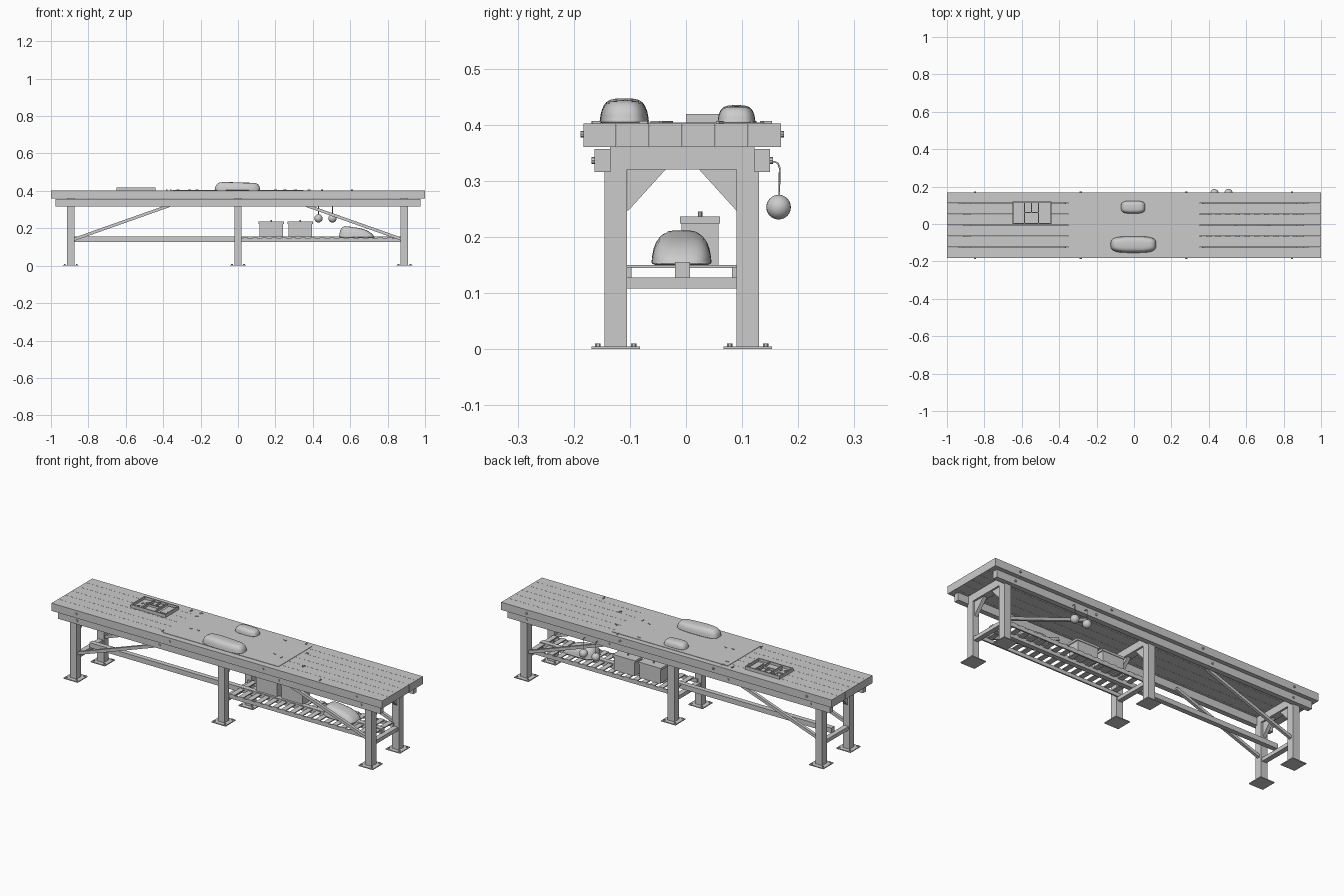
import bpy, bmesh, math, random
from mathutils import Vector, Matrix

if "Cube" in bpy.data.objects:
    bpy.data.objects.remove(bpy.data.objects["Cube"])
random.seed(4)
CY = -0.0065                      # centre line of the bench in y
LEG_X = (-0.895, 0.0, 0.89)
LEG_Y = (-0.125, 0.11)


def finish(name, bm, smooth=False):
    bmesh.ops.recalc_face_normals(bm, faces=bm.faces)
    me = bpy.data.meshes.new(name)
    bm.to_mesh(me)
    bm.free()
    ob = bpy.data.objects.new(name, me)
    bpy.context.collection.objects.link(ob)
    if smooth:
        for p in me.polygons:
            p.use_smooth = True
    return ob


def add_box(bm, x0, x1, y0, y1, z0, z1, rot=0):
    m = (Matrix.Translation(((x0 + x1) / 2, (y0 + y1) / 2, (z0 + z1) / 2))
         @ Matrix.Rotation(rot, 4, 'Z') @ Matrix.Diagonal((x1 - x0, y1 - y0, z1 - z0, 1)))
    bmesh.ops.create_cube(bm, size=1, matrix=m)


def boxes(name, items):
    bm = bmesh.new()
    for it in items:
        add_box(bm, *it)
    return finish(name, bm)


def studs(name, points, r, h, axis='Z', n=8):
    bm = bmesh.new()
    rot = Matrix.Rotation(math.pi / 2, 4, 'X') if axis == 'Y' else Matrix()
    for p in points:
        bmesh.ops.create_cone(bm, cap_ends=True, segments=n, radius1=r, radius2=r, depth=h,
                              matrix=Matrix.Translation(p) @ rot)
    return finish(name, bm)


def prism(name, polys, depth):
    # each poly: (x centre, [(y, z), ...])
    bm = bmesh.new()
    for x, pts in polys:
        f = bm.faces.new([bm.verts.new((x - depth / 2, y, z)) for y, z in pts])
        r = bmesh.ops.extrude_face_region(bm, geom=[f])
        bmesh.ops.translate(bm, vec=(depth, 0, 0),
                            verts=[v for v in r['geom'] if isinstance(v, bmesh.types.BMVert)])
    return finish(name, bm)


def loaf(name, c, sx, sy, h, shape):
    # rounded dome lofted from superellipse rings; shape(u) scales height along x
    prof = [(0, .86), (.04, .96), (.1, 1), (.14, .985), (.3, .97), (.5, .93), (.7, .85),
            (.85, .74), (.94, .6), (.985, .4), (1, .15)]
    bm, n, rings = bmesh.new(), 40, []
    for fz, s in prof:
        ring = []
        for i in range(n):
            a = 2 * math.pi * i / n
            ca, sa = math.cos(a), math.sin(a)
            u = math.copysign(abs(ca) ** .6, ca) * (1 - (1 - s) * min(1, sy / sx * 1.4))
            v = math.copysign(abs(sa) ** .6, sa) * s
            ring.append(bm.verts.new((c[0] + u * sx, c[1] + v * sy, c[2] + fz * h * shape(u))))
        rings.append(ring)
    for a, b in zip(rings, rings[1:]):
        for i in range(n):
            bm.faces.new((a[i], a[(i + 1) % n], b[(i + 1) % n], b[i]))
    bm.faces.new(rings[0])
    bm.faces.new(rings[-1])
    return finish(name, bm, True)


def bar(bm, a, b, w, h):
    a, b = Vector(a), Vector(b)
    d = b - a
    m = (Matrix.Translation((a + b) / 2) @ d.to_track_quat('X', 'Y').to_matrix().to_4x4()
         @ Matrix.Diagonal((d.length, w, h, 1)))
    bmesh.ops.create_cube(bm, size=1, matrix=m)


# Tabletop planks
pw = 0.353 / 6
boxes("top_planks", [(-1, 1, -0.183 + i * pw, -0.183 + (i + 1) * pw - 0.0008, 0.36, 0.402) for i in range(6)])
# Aprons and upper cross rails
boxes("aprons", [(-0.975, 0.975, -0.163, -0.135, 0.316, 0.357), (-0.975, 0.975, 0.122, 0.15, 0.316, 0.357)])
boxes("upper_cross_rails", [(x - .02, x + .02, -0.135, 0.122, 0.32, 0.36) for x in LEG_X])
# Legs, foot plates, anchor bolts
legs = [(x, y) for x in LEG_X for y in LEG_Y]
boxes("legs", [(x - .02, x + .02, y - .02, y + .02, 0.004, 0.33) for x, y in legs])
boxes("foot_plates", [(x - .043, x + .043, y - .043, y + .043, 0, 0.005) for x, y in legs])
studs("foot_bolts", [(x + i, y + j, 0.007) for x, y in legs for i in (-.032, .032) for j in (-.032, .032)],
      0.005, 0.006, n=6)
# Triangular corner gussets
prism("gussets", [(x, [(CY + s * .098, .32), (CY + s * .03, .32), (CY + s * .098, .245)])
                  for x in LEG_X for s in (-1, 1)], 0.02)
# Lower rails and stretcher
boxes("lower_cross_rails", [(x - .014, x + .014, -0.106, 0.091, 0.108, 0.128) for x in LEG_X])
boxes("centre_stretcher", [(-0.885, 0.88, -0.02, 0.007, 0.128, 0.155)])
# Diagonal braces
bm = bmesh.new()
for y in LEG_Y:
    for s in (-1, 1):
        bar(bm, (s * .88, y, .14), (s * .365, y, .322), .016, .016)
finish("diagonal_braces", bm)
# Slatted shelf on the right half
boxes("shelf_rails", [(0, 0.88, -0.105, -0.097, 0.126, 0.146), (0, 0.88, 0.082, 0.09, 0.126, 0.146)])
boxes("shelf_slats", [(x, x + .028, -0.105, 0.09, 0.145, 0.15) for x in [.025 + i * .0515 for i in range(17)]])
# Bolts through the edges
studs("edge_bolts", [(x, y, .383) for x in (-.85, -.285, .28, .845) for y in (-.184, .171)], 0.006, 0.008, 'Y')
studs("apron_bolts", [(x, y, .336) for x in (-.86, -.36, .36, .86) for y in (-.164, .151)], 0.006, 0.008, 'Y')

# Work mat
boxes("work_mat", [(-0.35, 0.35, -0.15, 0.14, 0.402, 0.404)])
# Padded loaves
loaf("large_loaf", (-.003, -.11, .402), .122, .044, .045, lambda u: .96 - .04 * math.sin(3 * u))
loaf("small_loaf", (-.005, .09, .402), .065, .034, .033, lambda u: .97 - .03 * math.sin(3 * u))
loaf("shelf_bundle", (.635, -.008, .15), .095, .054, .068, lambda u: .78 - .22 * u - .3 * max(0, u - .1) * u + .03 * (u < -.6))

# Divided tray on the top
z0, z1 = .402, .419
tray = [(-.65, -.44, .0, .12, z0, .406), (-.65, -.44, .0, .006, z0, z1), (-.65, -.44, .114, .12, z0, z1),
        (-.65, -.644, 0, .12, z0, z1), (-.446, -.44, 0, .12, z0, z1)]
tray += [(x - .0025, x + .0025, 0, .12, z0, z1 - .002) for x in (-.585, -.51)]
tray += [(-.585, -.51, .058, .063, z0, z1 - .002), (-.55, -.545, .06, .12, z0, z1 - .002)]
boxes("divided_tray", tray)
bits = [(-.49, -.455, .025, .105, .406, .412), (-.575, -.555, .075, .105, .406, .412),
        (-.54, -.52, .075, .105, .406, .412)]
for i in range(10):
    x, y = random.uniform(-.637, -.6), random.uniform(.02, .1)
    bits.append((x, x + .012, y, y + .005, .406, .41, random.uniform(0, 3)))
boxes("tray_contents", bits)

# Loose scraps
pts = [(-.38, .14), (-.32, .1), (-.26, -.035), (-.22, -.03), (-.36, -.135), (-.32, .14), (.2, .12), (.31, .145),
       (.38, .06), (.25, -.04), (.3, -.055), (.45, -.075), (.61, -.16)]
boxes("loose_scraps", [(x - .008, x + .008, y - .003, y + .003, .402, .407, random.uniform(0, 3)) for x, y in pts])

# Lidded boxes on the shelf
for k, x in enumerate((.178, .333)):
    boxes(f"storage_box_{k + 1}", [(x - .063, x + .063, -.008, .058, .15, .226), (x - .068, x + .068, -.011, .061, .224, .236)])
    studs(f"box_knob_{k + 1}", [(x, .025, .24)], .004, .01)

# Hooks and hanging balls on the back
for k, x in enumerate((.43, .505)):
    cu = bpy.data.curves.new("hook", 'CURVE')
    cu.dimensions = '3D'
    cu.bevel_depth = .0018
    cu.bevel_resolution = 1
    sp = cu.splines.new('POLY')
    path = [(.148, .333), (.158, .334), (.164, .331), (.167, .323), (.166, .272)]
    sp.points.add(len(path) - 1)
    for p, (y, z) in zip(sp.points, path):
        p.co = (x, y, z, 1)
    ob = bpy.data.objects.new(f"hook_{k + 1}", cu)
    bpy.context.collection.objects.link(ob)
    bm = bmesh.new()
    bmesh.ops.create_uvsphere(bm, u_segments=20, v_segments=12, radius=.022,
                              matrix=Matrix.Translation((x, .165, .253)))
    finish(f"hanging_ball_{k + 1}", bm, True)
